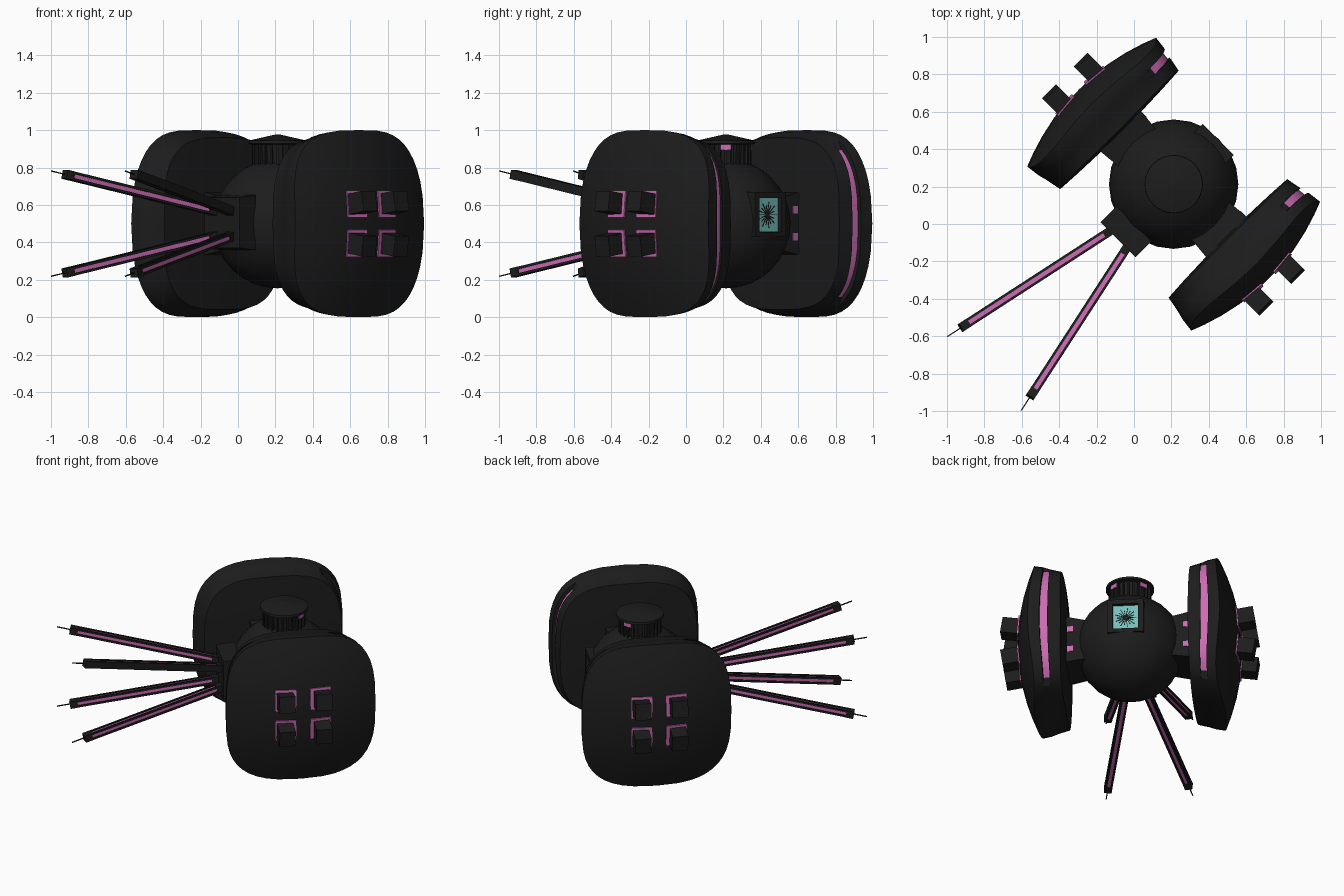
import bpy, bmesh
from math import sin, cos, pi, radians, copysign
from mathutils import Matrix, Vector

if "Cube" in bpy.data.objects:
    bpy.data.objects.remove(bpy.data.objects["Cube"])

# Parts are laid out facing -y, then the whole craft is turned and placed
PLACE = Matrix.Translation((0.212, 0.213, 0)) @ Matrix.Rotation(radians(-45), 4, "Z")


def material(name, rgb):
    m = bpy.data.materials.new(name)
    m.use_nodes = True
    m.diffuse_color = (*rgb, 1)
    bsdf = m.node_tree.nodes["Principled BSDF"]
    bsdf.inputs["Base Color"].default_value = (*rgb, 1)
    bsdf.inputs["Roughness"].default_value = 0.8
    return m


BLACK = material("matte black", (0.012, 0.012, 0.012))
PINK = material("glow pink", (0.6, 0.15, 0.45))
TEAL = material("glow teal", (0.18, 0.52, 0.49))


def activate(ob):
    bpy.ops.object.select_all(action="DESELECT")
    ob.select_set(True)
    bpy.context.view_layer.objects.active = ob


def smooth(ob):
    activate(ob)
    bpy.ops.object.shade_smooth_by_angle(angle=radians(32))


def finish(name, bm, *mats):
    bmesh.ops.recalc_face_normals(bm, faces=bm.faces)
    mesh = bpy.data.meshes.new(name)
    bm.to_mesh(mesh)
    bm.free()
    mesh.transform(PLACE)
    for m in mats:
        mesh.materials.append(m)
    ob = bpy.data.objects.new(name, mesh)
    bpy.context.collection.objects.link(ob)
    return ob


def add_box(bm, center, size, turn=Matrix()):
    m = Matrix.Translation(center) @ turn @ Matrix.Diagonal((*size, 1))
    bmesh.ops.create_cube(bm, size=1, matrix=m)


def box(name, center, size, mat, turn=Matrix()):
    bm = bmesh.new()
    add_box(bm, center, size, turn)
    return finish(name, bm, mat)


def loft(bm, rings):
    rows = [[bm.verts.new(p) for p in ring] for ring in rings]
    n = len(rows[0])
    bands = [[bm.faces.new((a[i], a[(i + 1) % n], b[(i + 1) % n], b[i])) for i in range(n)]
             for a, b in zip(rows, rows[1:])]
    bm.faces.new(rows[0])
    bm.faces.new(rows[-1])
    return bands


# Central ball and rear window frame, with the window opening cut into both
bm = bmesh.new()
bmesh.ops.create_uvsphere(bm, u_segments=24, v_segments=16, radius=0.346,
                          matrix=Matrix.Translation((0, 0, 0.5)))
ball = finish("ball_body", bm, BLACK)
frame = box("window_frame", (0, 0.282, 0.55), (0.235, 0.112, 0.24), BLACK)
cutter = box("window_cutter", (0, 0.409, 0.547), (0.164, 0.2, 0.182), BLACK)
for ob in (ball, frame):
    cut = ob.modifiers.new("opening", "BOOLEAN")
    cut.operation = "DIFFERENCE"
    cut.solver = "EXACT"
    cut.object = cutter
    activate(ob)
    bpy.ops.object.modifier_apply(modifier=cut.name)
bpy.data.objects.remove(cutter)
smooth(ball)

# Recessed window glass with a dark iris
box("window_glass", (0, 0.309, 0.547), (0.162, 0.008, 0.18), TEAL)
bm = bmesh.new()
hub = Vector((0, 0.314, 0.547))
for i in range(18):
    turn = Matrix.Rotation(2 * pi * i / 18, 4, "Y")
    reach = 0.055 + 0.015 * (i % 2)
    add_box(bm, hub + turn @ Vector((reach / 2, 0, 0)), (reach, 0.003, 0.004), turn)
add_box(bm, hub, (0.03, 0.004, 0.04))
finish("window_iris", bm, BLACK)


# Top turret: ribbed drum under a shallow conical lid
def circle(r, z, n=32):
    return [(r * cos(2 * pi * i / n), r * sin(2 * pi * i / n), z) for i in range(n)]


bm = bmesh.new()
loft(bm, [circle(0.115, 0.8), circle(0.128, 0.93)])
for i in range(24):
    a = 2 * pi * i / 24
    add_box(bm, (0.128 * cos(a), 0.128 * sin(a), 0.865), (0.02, 0.012, 0.12),
            Matrix.Rotation(a, 4, "Z"))
finish("turret_drum", bm, BLACK)
bm = bmesh.new()
loft(bm, [circle(0.14, 0.923), circle(0.156, 0.928), circle(0.154, 0.944), circle(0.01, 0.977)])
smooth(finish("turret_lid", bm, BLACK))
for side in (-1, 1):
    a = pi / 2 + side * pi / 4
    box("turret_light", (0.134 * cos(a), 0.134 * sin(a), 0.909), (0.009, 0.055, 0.03),
        PINK, Matrix.Rotation(a, 4, "Z"))


# Side pods: rounded squares between a domed outer and a nearly flat inner face
SEGMENTS = 44
BULGE = 0.42


def outline(t, s):
    def soft(v):
        return copysign(abs(v) ** 0.625, v)
    return 0.487 * s * soft(cos(t)), 0.5 * s * soft(sin(t))


def outer_x(y, z):
    return 0.72 - BULGE * (y * y + z * z)


def inner_x(y, z):
    return 0.395 + 0.075 * (y * y + z * z)


def pod_ring(side, depth, s, floor):
    # The groove floor drops below the rim along the rear edge only
    ring = []
    for i in range(SEGMENTS):
        t = 2 * pi * (i / SEGMENTS - 0.5)
        y, z = outline(t, s)
        x = inner_x(y, z) * (1 - depth) + outer_x(y, z) * depth
        y, z = outline(t, floor if abs(t) < 0.9 else s)
        ring.append((side * x, y, 0.5 + z))
    return ring


# Depth from inner to outer face, rim scale, groove scale
PROFILE = [(0, 0.3, 0.3), (0, 0.65, 0.65), (0, 0.92, 0.92), (0.38, 0.953, 0.953),
           (0.385, 0.954, 0.927), (0.625, 0.98, 0.937), (0.63, 0.981, 0.981), (1, 1, 1),
           (1, 0.85, 0.85), (1, 0.65, 0.65), (1, 0.42, 0.42), (1, 0.2, 0.2)]
for side, label in ((1, "left"), (-1, "right")):
    # Pod shell with the glowing strip on the groove floor
    bm = bmesh.new()
    bands = loft(bm, [pod_ring(side, *row) for row in PROFILE])
    for face in bands[4][16:28]:
        face.material_index = 1
    smooth(finish(label + "_pod", bm, BLACK, PINK))

    # Arm joining pod to ball
    bm = bmesh.new()
    loft(bm, [[(side * x, sy * w, 0.5 + sz * h) for sy, sz in ((-1, -1), (1, -1), (1, 1), (-1, 1))]
              for x, w, h in ((0.26, 0.14, 0.14), (0.42, 0.155, 0.17))])
    finish(label + "_arm", bm, BLACK)
    for z in (0.43, 0.575):
        box(label + "_arm_light", (side * 0.374, 0.149, z), (0.04, 0.008, 0.04), PINK)

    # Four thruster blocks on glowing plates that follow the dome
    for sy in (-1, 1):
        for sz in (-1, 1):
            y, z = sy * 0.112, sz * 0.105
            normal = Vector((side, 2 * BULGE * y, 2 * BULGE * z))
            box(label + "_thruster_light", (side * outer_x(y, z), y, 0.5 + z),
                (0.008, 0.135, 0.145), PINK, normal.to_track_quat("X", "Z").to_matrix().to_4x4())
            turn = Matrix.Rotation(-side * sz * radians(9), 4, "Y")
            box(label + "_thruster", (side * 0.75, sy * 0.12, 0.5 + sz * 0.111),
                (0.13, 0.104, 0.11), BLACK, turn)

# Front mount
bm = bmesh.new()
loft(bm, [[(sx * 0.133, y, 0.505 + sz * h) for sx, sz in ((-1, -1), (1, -1), (1, 1), (-1, 1))]
          for y, h in ((-0.42, 0.135), (-0.3, 0.147))])
finish("spike_mount", bm, BLACK)

# Four spikes: black corner rails around a glowing core, with needle tips
for sx in (-1, 1):
    for sz in (-1, 1):
        base = Vector((sx * 0.055, -0.38, 0.5 + sz * 0.06))
        end = Vector((sx * 0.257, -1.325, 0.5 + sz * 0.259))
        tip = Vector((sx * 0.279, -1.432, 0.5 + sz * 0.281))
        turn = (end - base).to_track_quat("X", "Z").to_matrix().to_4x4()
        length = (end - base).length
        mid = (base + end) / 2
        bm = bmesh.new()
        for y in (-1, 1):
            for z in (-1, 1):
                add_box(bm, mid + turn @ Vector((0, y * 0.0175, z * 0.0175)),
                        (length, 0.013, 0.013), turn)
        # The upper left spike has a plain outer face
        if sx == 1 and sz == 1:
            add_box(bm, mid + turn @ Vector((0, 0.0175, 0)), (length, 0.013, 0.03), turn)
        add_box(bm, base, (0.16, 0.047, 0.047), turn)
        add_box(bm, end, (0.05, 0.049, 0.049), turn)
        add_box(bm, (end + tip) / 2, ((tip - end).length, 0.006, 0.006), turn)
        finish("spike", bm, BLACK)
        box("spike_light", mid, (length - 0.02, 0.034, 0.034), PINK, turn)
